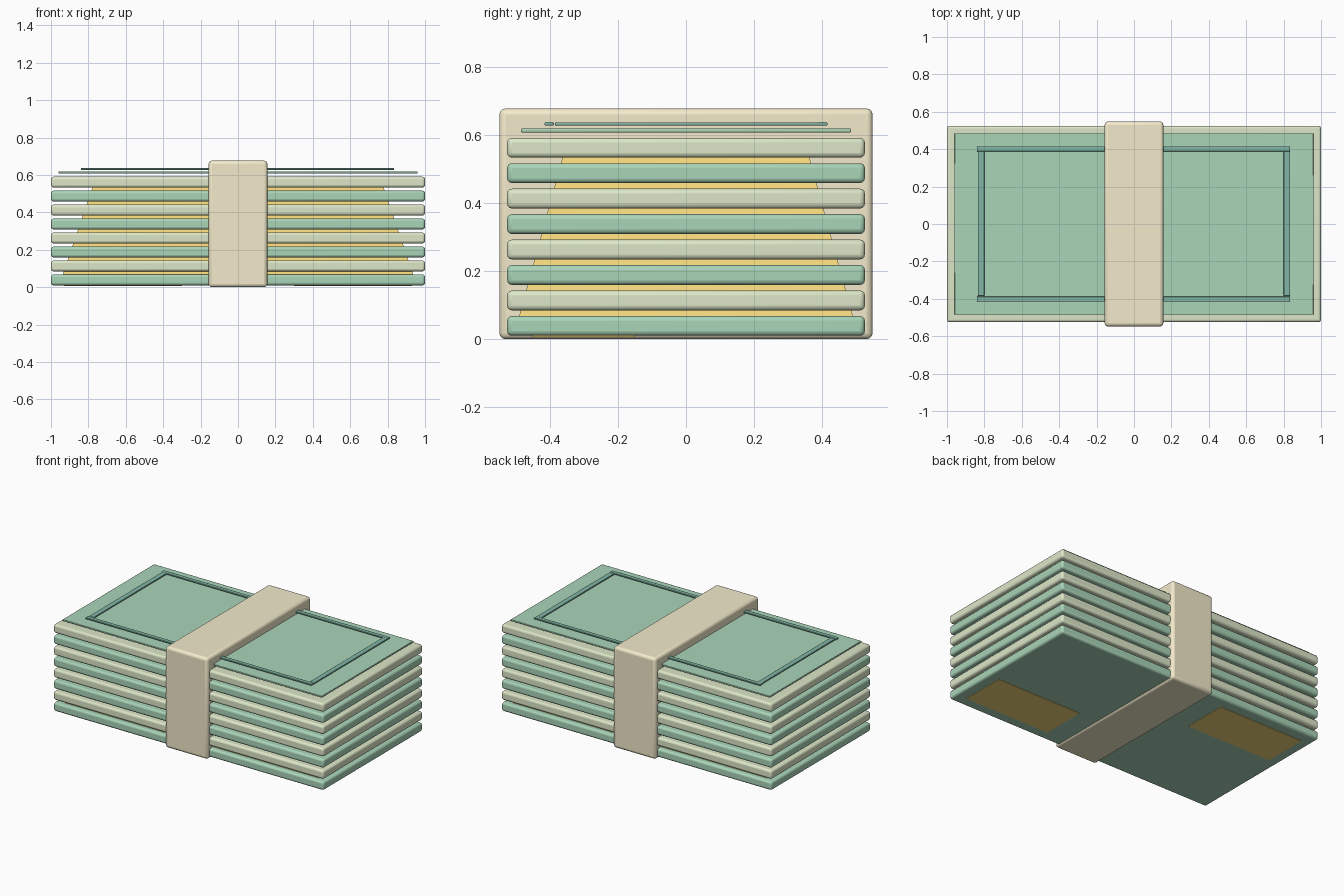
import bpy, bmesh

if "Cube" in bpy.data.objects:
    bpy.data.objects.remove(bpy.data.objects["Cube"])


def material(name, rgb):
    m = bpy.data.materials.new(name)
    m.diffuse_color = (*rgb, 1)
    m.use_nodes = True
    m.node_tree.nodes["Principled BSDF"].inputs["Base Color"].default_value = m.diffuse_color
    return m


GREEN = material("note_green", (0.40, 0.66, 0.48))
PALE = material("note_pale", (0.72, 0.80, 0.58))
TEAL = material("border_teal", (0.22, 0.47, 0.38))
TAN = material("band_tan", (0.90, 0.83, 0.60))
GOLD = material("gold", (0.90, 0.68, 0.20))


def block(name, x, y, z, mat, bevel=0.0, segments=3, taper=(1, 1)):
    """Box from (min, max) ranges, with optional rounded edges and tapered top."""
    bm = bmesh.new()
    bmesh.ops.create_cube(bm, size=1)
    for v in bm.verts:
        sx, sy = taper if v.co.z > 0 else (1, 1)
        v.co.x = sum(x) / 2 + v.co.x * (x[1] - x[0]) * sx
        v.co.y = sum(y) / 2 + v.co.y * (y[1] - y[0]) * sy
        v.co.z = sum(z) / 2 + v.co.z * (z[1] - z[0])
    mesh = bpy.data.meshes.new(name)
    bm.to_mesh(mesh)
    bm.free()
    ob = bpy.data.objects.new(name, mesh)
    bpy.context.collection.objects.link(ob)
    mesh.materials.append(mat)
    if bevel:
        mod = ob.modifiers.new("round", 'BEVEL')
        mod.width, mod.segments = bevel, segments
        bpy.context.view_layer.objects.active = ob
        ob.select_set(True)
        bpy.ops.object.shade_smooth_by_angle()
        ob.select_set(False)
    return ob


# stacked bundles of notes, alternating colours
for i in range(8):
    z = 0.01 + i * 0.0747
    block(f"note_layer_{i + 1}", (-1, 1), (-0.525, 0.525), (z, z + 0.058),
          PALE if i % 2 else GREEN, 0.014)

# tapered gold core glimpsed between the layers
block("gold_core", (-0.95, 0.95), (-0.5, 0.5), (0.03, 0.56), GOLD, taper=(0.81, 0.71))

# gold patches on the underside, diagonally opposite
for s, side in ((1, "right"), (-1, "left")):
    block(f"underside_patch_{side}", sorted((s * 0.3, s * 0.93)),
          sorted((-s * 0.15, -s * 0.45)), (0.007, 0.02), GOLD)

# top note sheet and its raised border
block("top_sheet", (-0.96, 0.96), (-0.485, 0.485), (0.607, 0.618), GREEN, 0.003, 2)
for s, a, b in ((1, "right", "back"), (-1, "left", "front")):
    block(f"border_{b}", (-0.84, 0.835), sorted((s * 0.388, s * 0.415)),
          (0.627, 0.637), TEAL, 0.003, 2)
    block(f"border_{a}", sorted((s * 0.80, s * 0.835)), (-0.385, 0.395),
          (0.627, 0.636), TEAL, 0.003, 2)

# paper band wrapped around the middle
block("paper_band", (-0.157, 0.157), (-0.548, 0.548), (0, 0.677), TAN, 0.018)
